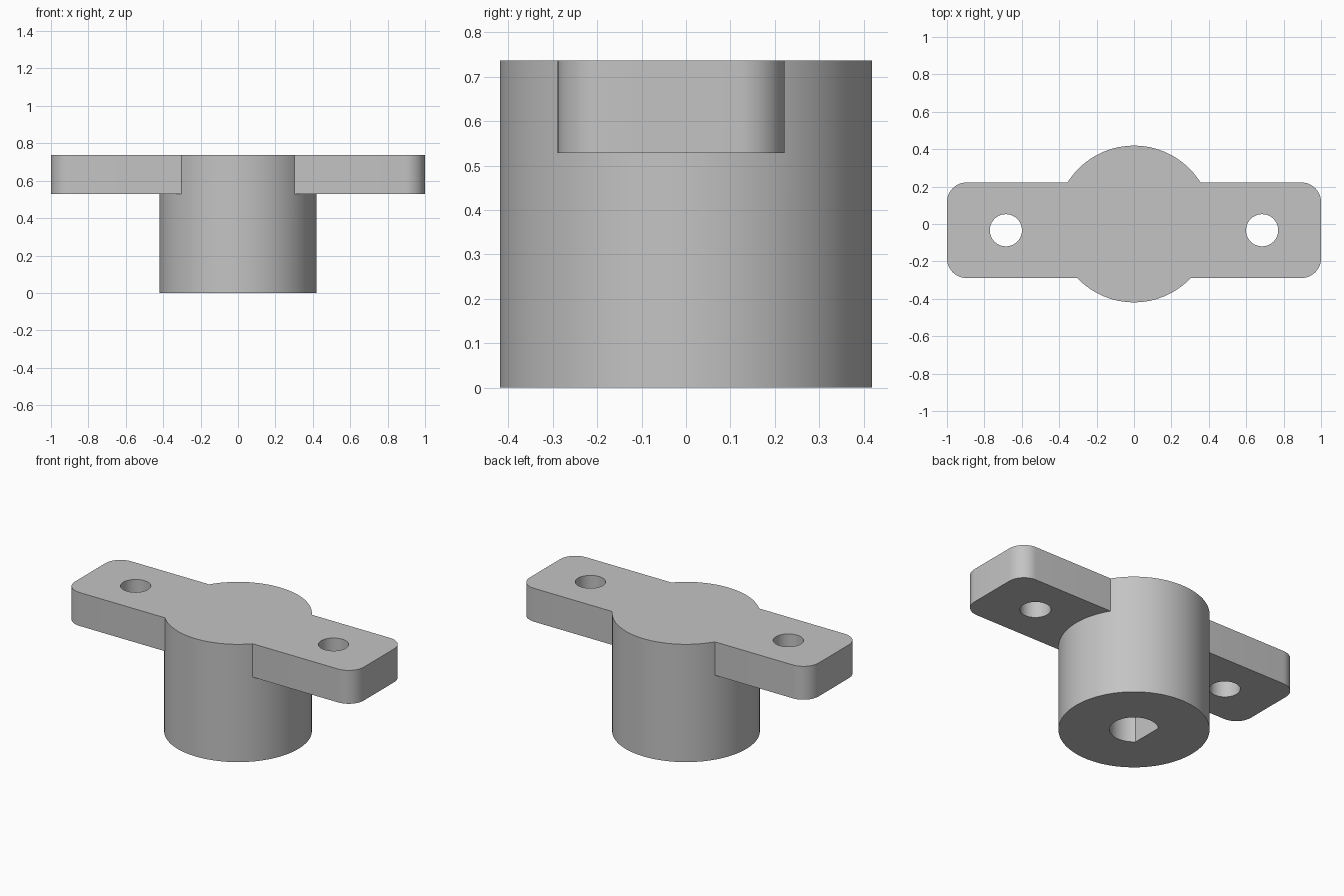
import bpy, bmesh
from math import cos, sin, pi, acos, radians

if "Cube" in bpy.data.objects:
    bpy.data.objects.remove(bpy.data.objects["Cube"], do_unlink=True)

TOP, ARM_BOTTOM = 0.737, 0.528
HUB_R, BORE_R, BORE_FLAT, BORE_DEPTH = 0.419, 0.136, 0.094, 0.53
Y_FRONT, Y_BACK, CORNER = -0.289, 0.222, 0.105
HOLE_X, HOLE_R = 0.685, 0.086

grey = bpy.data.materials.new("plain grey")
grey.use_nodes = True
grey.diffuse_color = (0.55, 0.55, 0.55, 1)
grey.node_tree.nodes["Principled BSDF"].inputs["Base Color"].default_value = grey.diffuse_color


def arc(cx, cy, r, start, end, steps):
    """Points along an arc, both ends included."""
    angles = [start + (end - start) * i / steps for i in range(steps + 1)]
    return [(cx + r * cos(a), cy + r * sin(a)) for a in angles]


def circle(cx, cy, r, steps):
    return arc(cx, cy, r, 0, 2 * pi, steps)[:-1]


def prism(name, outline, z0, z1):
    """Solid made by raising an outline from z0 to z1."""
    bm = bmesh.new()
    low = [bm.verts.new((x, y, z0)) for x, y in outline]
    high = [bm.verts.new((x, y, z1)) for x, y in outline]
    bm.faces.new(low[::-1])
    bm.faces.new(high)
    for i in range(len(low)):
        j = (i + 1) % len(low)
        bm.faces.new((low[i], low[j], high[j], high[i]))
    mesh = bpy.data.meshes.new(name)
    bm.to_mesh(mesh)
    bm.free()
    mesh.materials.append(grey)
    obj = bpy.data.objects.new(name, mesh)
    bpy.context.collection.objects.link(obj)
    return obj


def combine(target, tool, operation):
    """Apply a boolean and discard the tool."""
    mod = target.modifiers.new(operation.lower(), "BOOLEAN")
    mod.operation, mod.solver, mod.object = operation, "EXACT", tool
    bpy.ops.object.select_all(action="DESELECT")
    bpy.context.view_layer.objects.active = target
    target.select_set(True)
    bpy.ops.object.modifier_apply(modifier=mod.name)
    bpy.data.objects.remove(tool, do_unlink=True)


# Round hub joined to the offset crossbar with rounded corners
mount = prism("flanged_hub", circle(0, 0, HUB_R, 96), 0, TOP)
bar = []
for k, (sx, y) in enumerate([(1, Y_BACK - CORNER), (-1, Y_BACK - CORNER),
                             (-1, Y_FRONT + CORNER), (1, Y_FRONT + CORNER)]):
    bar += arc(sx * (1 - CORNER), y, CORNER, k * pi / 2, (k + 1) * pi / 2, 12)
combine(mount, prism("crossbar", bar, ARM_BOTTOM, TOP), "UNION")

# Screw holes through the arms
for side in (-1, 1):
    hole = circle(side * HOLE_X, (Y_FRONT + Y_BACK) / 2, HOLE_R, 48)
    combine(mount, prism("screw_hole", hole, ARM_BOTTOM - 0.1, TOP + 0.1), "DIFFERENCE")

# Blind D-shaped shaft bore from below, flat towards -x
half = pi - acos(BORE_FLAT / BORE_R)
bore = arc(0, 0, BORE_R, -half, half, 48)
combine(mount, prism("shaft_bore", bore, -0.1, BORE_DEPTH), "DIFFERENCE")

bpy.ops.object.shade_smooth_by_angle(angle=radians(30))
